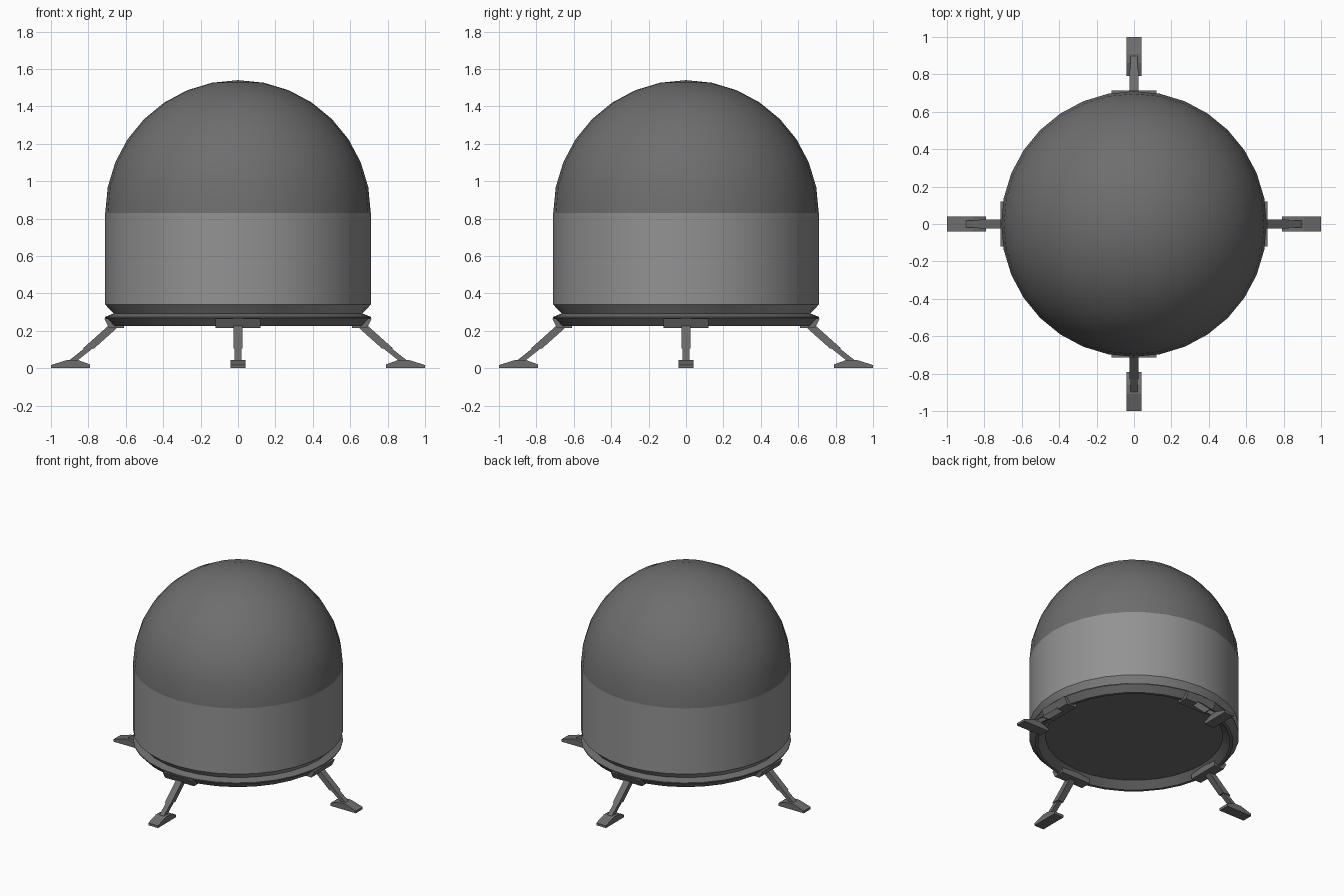
import bpy, bmesh
from math import cos, sin, pi, radians
from mathutils import Matrix

cube = bpy.data.objects.get("Cube")
if cube:
    bpy.data.objects.remove(cube, do_unlink=True)


def material(name, value):
    m = bpy.data.materials.new(name)
    m.use_nodes = True
    colour = (value, value, value, 1)
    m.diffuse_color = colour
    m.node_tree.nodes["Principled BSDF"].inputs["Base Color"].default_value = colour
    return m


LIGHT = material("light grey", 0.29)
DARK = material("dark grey", 0.155)
SIDES = 32


def finish(name, bm, mat, smooth=False):
    bmesh.ops.remove_doubles(bm, verts=bm.verts, dist=1e-5)
    bmesh.ops.recalc_face_normals(bm, faces=bm.faces)
    mesh = bpy.data.meshes.new(name)
    bm.to_mesh(mesh)
    bm.free()
    mesh.materials.append(mat)
    ob = bpy.data.objects.new(name, mesh)
    bpy.context.collection.objects.link(ob)
    if smooth:
        bpy.ops.object.select_all(action="DESELECT")
        ob.select_set(True)
        bpy.context.view_layer.objects.active = ob
        bpy.ops.object.shade_smooth_by_angle(angle=radians(25))
    return ob


def lathe(name, profile, mat):
    """Spin a radius/height profile around z."""
    bm = bmesh.new()
    verts = [bm.verts.new((r, 0, z)) for r, z in profile]
    edges = [bm.edges.new(pair) for pair in zip(verts, verts[1:])]
    bmesh.ops.spin(bm, geom=verts + edges, cent=(0, 0, 0), axis=(0, 0, 1),
                   angle=2 * pi, steps=SIDES)
    return finish(name, bm, mat, smooth=True)


def slab(name, profile, half_width, mat, turn):
    """Extrude an x/z outline across y, then turn it around z."""
    bm = bmesh.new()
    face = bm.faces.new([bm.verts.new((x, -half_width, z)) for x, z in profile])
    new = bmesh.ops.extrude_face_region(bm, geom=[face])["geom"]
    bmesh.ops.translate(bm, vec=(0, 2 * half_width, 0),
                        verts=[v for v in new if isinstance(v, bmesh.types.BMVert)])
    bm.transform(Matrix.Rotation(turn, 4, "Z"))
    return finish(name, bm, mat)


# Dome and cylindrical hull with a chamfered foot
R, SEAM = 0.71, 0.83
arc = [(R * cos(i * pi / 16), SEAM + R * sin(i * pi / 16)) for i in range(8)]
lathe("dome", arc + [(0, SEAM + R)], DARK)
lathe("hull", [(R, SEAM), (R, 0.34), (0.665, 0.293)], LIGHT)

# Base ring with a recessed floor
lathe("base_ring", [(0.665, 0.293), (R, 0.275), (R, 0.268), (0.67, 0.225),
                    (0.65, 0.225), (0.60, 0.272), (0, 0.272)], DARK)

# Four landing legs
bracket = [(0.61, 0.215), (0.69, 0.215), (0.715, 0.265), (0.61, 0.268)]
upper = [(0.63, 0.23), (0.69, 0.23), (0.83, 0.105), (0.77, 0.105)]
lower = [(0.765, 0.115), (0.81, 0.115), (0.905, 0.04), (0.86, 0.04)]
foot = [(0.79, 0), (1, 0), (1, 0.017), (0.91, 0.045), (0.86, 0.045), (0.79, 0.02)]
for i, side in enumerate(("left", "back", "right", "front")):
    turn = i * pi / 2
    slab(side + "_leg_bracket", bracket, 0.12, DARK, turn)
    slab(side + "_leg_upper_strut", upper, 0.024, DARK, turn)
    slab(side + "_leg_lower_strut", lower, 0.018, DARK, turn)
    slab(side + "_foot", foot, 0.04, DARK, turn)
